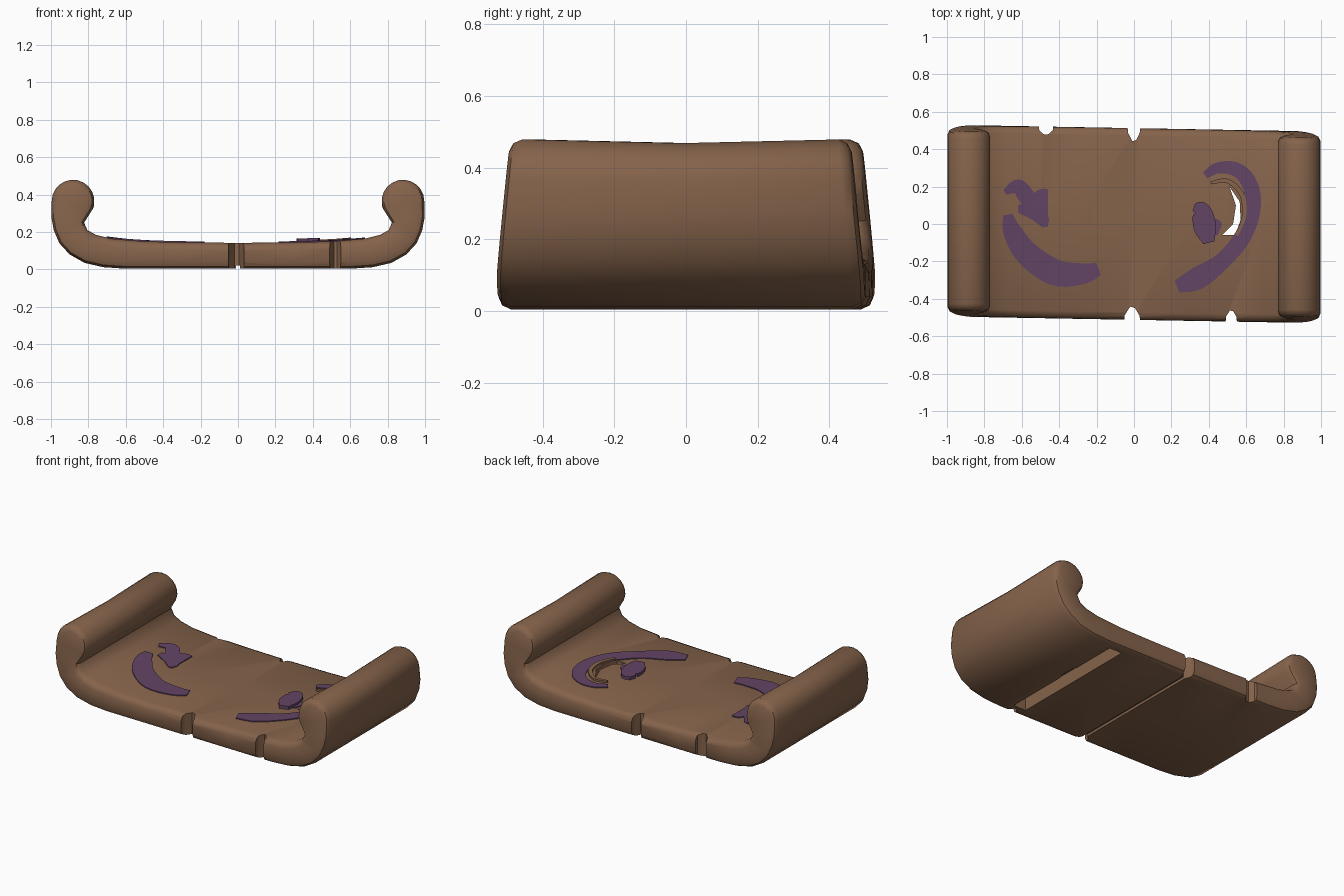
import bpy, bmesh, math
from mathutils import Vector

if "Cube" in bpy.data.objects:
    bpy.data.objects.remove(bpy.data.objects["Cube"])


def material(name, rgb):
    m = bpy.data.materials.new(name)
    m.diffuse_color = (*rgb, 1)
    m.use_nodes = True
    m.node_tree.nodes["Principled BSDF"].inputs["Base Color"].default_value = m.diffuse_color
    return m


BROWN = material("parchment brown", (0.235, 0.125, 0.07))
PURPLE = material("ink purple", (0.125, 0.058, 0.13))


def make(name, bm, mat):
    bm.normal_update()
    bmesh.ops.recalc_face_normals(bm, faces=bm.faces[:])
    if bm.calc_volume(signed=True) < 0:
        bmesh.ops.reverse_faces(bm, faces=bm.faces[:])
    me = bpy.data.meshes.new(name)
    bm.to_mesh(me)
    bm.free()
    ob = bpy.data.objects.new(name, me)
    bpy.context.collection.objects.link(ob)
    me.materials.append(mat)
    return ob


# height of the writing surface at x
TOP = [(0, 0.142), (0.3, 0.145), (0.5, 0.15), (0.68, 0.165), (0.76, 0.185)]


def top_z(x):
    x = abs(x)
    for (a, za), (b, zb) in zip(TOP, TOP[1:]):
        if x <= b:
            return za + (zb - za) * (x - a) / (b - a)
    return TOP[-1][1]


# right half of the outline: underside, outer wall, roll, neck, writing surface
half = [(0, 0.004), (0.3, 0.004), (0.6, 0.004), (0.72, 0.012), (0.82, 0.035), (0.9, 0.08),
        (0.955, 0.14), (0.985, 0.21), (0.998, 0.28)]
for i in range(13):
    a = math.radians(0 + i * 17)
    half.append((0.882 + 0.114 * math.cos(a), 0.367 + 0.114 * math.sin(a)))
half += [(0.823, 0.25), (0.805, 0.21)] + TOP[::-1]
outline = [Vector(p) for p in half] + [Vector((-x, z)) for x, z in half[-2:0:-1]]


def inset(pts, d):
    out = []
    for i, p in enumerate(pts):
        t = (pts[(i + 1) % len(pts)] - pts[i - 1]).normalized()
        out.append(p + Vector((-t.y, t.x)) * d)
    return out


# scroll body: outline swept front to back with rounded edges
bm = bmesh.new()
rings = []
for y, d in ((-0.5, 0.035), (-0.49, 0.012), (-0.465, 0), (0, 0), (0.465, 0), (0.49, 0.012), (0.5, 0.035)):
    ring = []
    for p in inset(outline, d):
        taper = 1.025 - 0.2 * max(0, p.y - 0.1)
        sag = -0.012 * (1 - (y / 0.5) ** 2) if p.y > 0.35 else 0
        ring.append(bm.verts.new((p.x, y * taper - 0.018 * p.x, p.y + sag)))
    rings.append(ring)
n = len(outline)
for a, b in zip(rings, rings[1:]):
    for i in range(n):
        bm.faces.new((a[i], a[(i + 1) % n], b[(i + 1) % n], b[i]))
bm.faces.new(rings[0][::-1])
bm.faces.new(rings[-1])
bm.normal_update()
bmesh.ops.triangulate(bm, faces=bm.faces[:])
body = make("scroll_sheet", bm, BROWN)


def prism(name, pts, z0, z1, mat=BROWN):
    bm = bmesh.new()
    lo = [bm.verts.new((x, y, z0)) for x, y in pts]
    hi = [bm.verts.new((x, y, z1)) for x, y in pts]
    k = len(pts)
    bm.faces.new(lo[::-1])
    bm.faces.new(hi)
    for i in range(k):
        bm.faces.new((lo[i], lo[(i + 1) % k], hi[(i + 1) % k], hi[i]))
    return make(name, bm, mat)


def cut(cutter):
    # subtract the cutter, keeping the sheet if a solver gives an empty result
    cutter.hide_render = True
    m = body.modifiers.new("cut", "BOOLEAN")
    m.operation, m.object = "DIFFERENCE", cutter
    for solver in ("EXACT", "MANIFOLD", "FLOAT"):
        m.solver = solver
        bpy.context.view_layer.update()
        dg = bpy.context.evaluated_depsgraph_get()
        me = bpy.data.meshes.new_from_object(body.evaluated_get(dg))
        xs = [v.co.x for v in me.vertices]
        if xs and max(xs) - min(xs) > 1.9 and len(xs) > 300:
            body.data = me
            break
    body.modifiers.remove(m)
    bpy.data.objects.remove(cutter)


# torn notches along the two long edges: x, side, half width, depth
for x, s, w, d in ((-0.01, -1, 0.05, 0.07), (0.52, -1, 0.035, 0.05),
                   (0.0, 1, 0.04, 0.07), (-0.47, 1, 0.045, 0.035)):
    e = 0.512
    cut(prism("notch_cutter", [(x - w, s * 0.6), (x - w * 0.8, s * (e - d * 0.35)), (x - w * 0.2, s * (e - d)),
                               (x + w * 0.3, s * (e - d * 0.9)), (x + w * 0.8, s * (e - d * 0.3)),
                               (x + w, s * 0.6)], -0.1, 0.3))

# cracks on the underside
cut(prism("centre_crack_cutter", [(-0.012, -0.7), (0.012, -0.7), (0.012, 0.7), (-0.012, 0.7)], -0.1, 0.02))
cut(prism("side_crack_cutter", [(0.465, -0.44), (0.555, -0.44), (0.555, 0.44), (0.465, 0.44)], -0.1, 0.09))

# worn crescent hole through the sheet
cut(prism("hole_cutter", [(0.47, -0.06), (0.53, 0.0), (0.545, 0.1), (0.51, 0.2), (0.565, 0.12),
                          (0.57, 0.02), (0.54, -0.06)], -0.1, 0.3))

bpy.ops.object.select_all(action="DESELECT")
body.select_set(True)
bpy.context.view_layer.objects.active = body
bpy.ops.object.shade_smooth_by_angle(angle=math.radians(40))


# painted strokes: thin plates following the writing surface
def smooth_path(pts, steps=5):
    v = [Vector(p) for p in pts]
    v = [2 * v[0] - v[1]] + v + [2 * v[-1] - v[-2]]
    out = []
    for a, b, c, d in zip(v, v[1:], v[2:], v[3:]):
        for k in range(steps):
            t = k / steps
            out.append(0.5 * (2 * b + (c - a) * t + (2 * a - 5 * b + 4 * c - d) * t * t
                              + (3 * b - a - 3 * c + d) * t ** 3))
    return out + [v[-2]]


def stroke(name, pts, mat=PURPLE, lift=0.006):
    path = smooth_path(pts)
    bm = bmesh.new()
    prev = None
    for i, p in enumerate(path):
        t = (path[min(i + 1, len(path) - 1)] - path[max(i - 1, 0)]).to_2d().normalized()
        side = Vector((-t.y, t.x)) * p.z
        ring = []
        for s, h in ((-1, -0.002), (-1, lift), (1, lift), (1, -0.002)):
            q = p.to_2d() + side * s
            ring.append(bm.verts.new((q.x, q.y, top_z(q.x) + h)))
        if prev:
            for k in range(4):
                bm.faces.new((prev[k], prev[(k + 1) % 4], ring[(k + 1) % 4], ring[k]))
        else:
            bm.faces.new(ring)
        prev = ring
    bm.faces.new(prev)
    return make(name, bm, mat)


# points are x, y, half width
stroke("left_crescent_mark", [(-0.675, 0.05, 0.025), (-0.65, -0.04, 0.05), (-0.57, -0.16, 0.065),
                              (-0.42, -0.26, 0.07), (-0.27, -0.265, 0.055), (-0.19, -0.24, 0.035)])
stroke("left_upper_mark", [(-0.69, 0.17, 0.015), (-0.62, 0.2, 0.04), (-0.57, 0.14, 0.045), (-0.52, 0.09, 0.05),
                           (-0.475, 0.0, 0.025)])
stroke("left_inner_mark", [(-0.62, 0.08, 0.02), (-0.56, 0.08, 0.05), (-0.5, 0.085, 0.1), (-0.46, 0.085, 0.1)])
stroke("right_crescent_mark", [(0.38, 0.26, 0.02), (0.45, 0.3, 0.03), (0.55, 0.29, 0.038), (0.62, 0.21, 0.042),
                               (0.635, 0.08, 0.042), (0.58, -0.07, 0.045), (0.47, -0.2, 0.045),
                               (0.34, -0.29, 0.06), (0.23, -0.335, 0.035)])

# raised flake and curled ridges beside the hole
stroke("raised_flake", [(0.32, 0.09, 0.02), (0.36, 0.07, 0.05), (0.38, -0.02, 0.06), (0.4, -0.1, 0.03)],
       PURPLE, 0.02)
stroke("flake_patch", [(0.37, -0.02, 0.05), (0.43, -0.02, 0.05), (0.46, -0.03, 0.03)])
stroke("curled_ridge", [(0.41, 0.22, 0.008), (0.5, 0.23, 0.012), (0.575, 0.16, 0.013), (0.59, 0.05, 0.012),
                        (0.55, -0.06, 0.008)], BROWN, 0.012)
